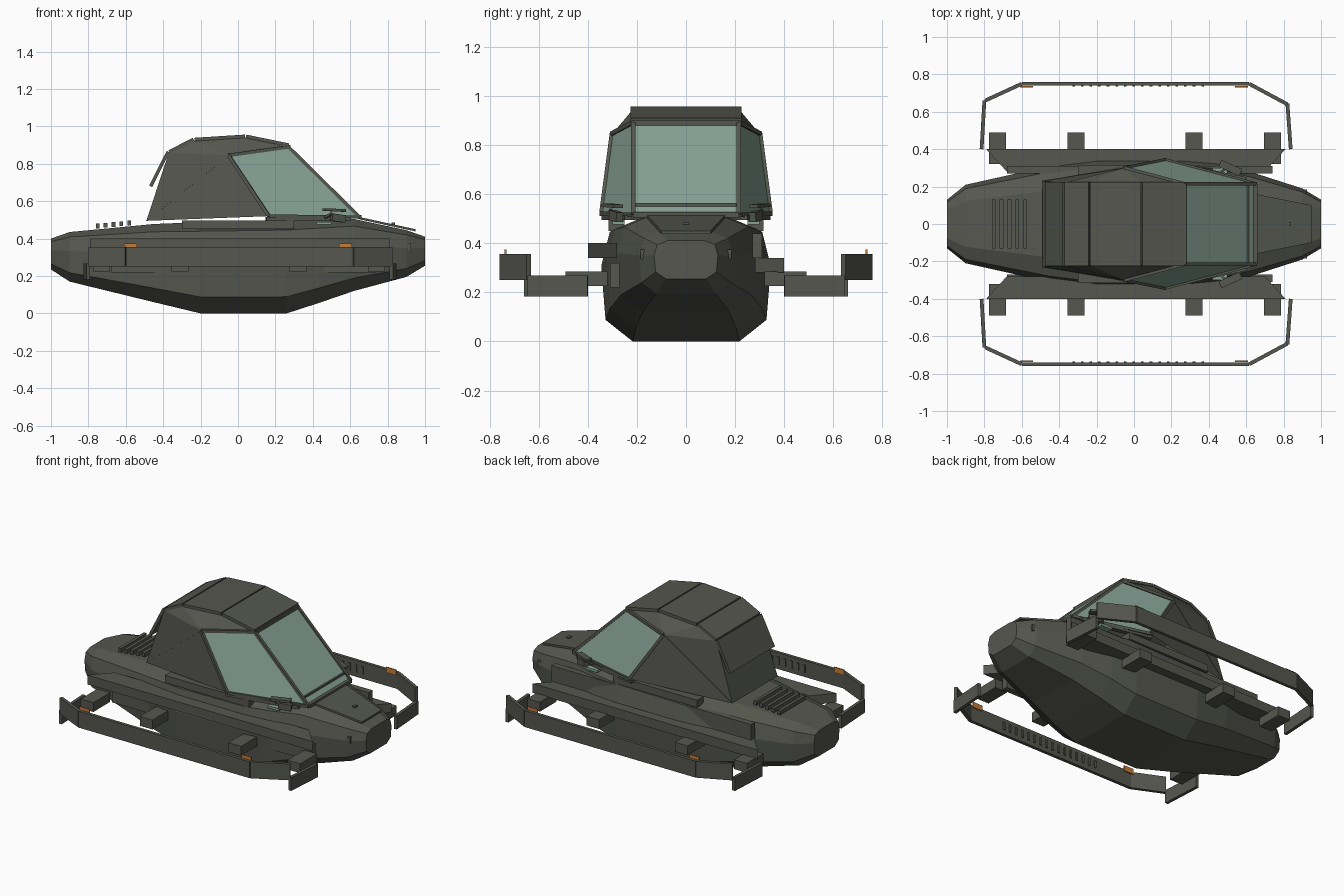
import bpy, bmesh
from mathutils import Vector, Matrix

cube = bpy.data.objects.get("Cube")
if cube:
    bpy.data.objects.remove(cube, do_unlink=True)


def material(name, rgb):
    m = bpy.data.materials.new(name)
    m.use_nodes = True
    m.diffuse_color = (*rgb, 1)
    m.node_tree.nodes["Principled BSDF"].inputs["Base Color"].default_value = (*rgb, 1)
    return m


OLIVE = material("olive_grey_paint", (0.09, 0.095, 0.077))
GLASS = material("green_glass", (0.24, 0.36, 0.30))
ORANGE = material("orange_marker", (0.55, 0.2, 0.04))


def finish(name, bm, mat):
    bmesh.ops.recalc_face_normals(bm, faces=bm.faces)
    mesh = bpy.data.meshes.new(name)
    bm.to_mesh(mesh)
    bm.free()
    mesh.materials.append(mat)
    obj = bpy.data.objects.new(name, mesh)
    bpy.context.collection.objects.link(obj)
    return obj


def beam(name, p, q, width, height, mat=OLIVE):
    """Box running from p to q; width is sideways, height is upward."""
    p, q = Vector(p), Vector(q)
    d = q - p
    bm = bmesh.new()
    bmesh.ops.create_cube(bm, size=1)
    turn = d.to_track_quat('X', 'Z').to_matrix().to_4x4()
    size = Matrix.Diagonal((d.length, width, height, 1))
    bm.transform(Matrix.Translation((p + q) / 2) @ turn @ size)
    return finish(name, bm, mat)


def box(name, x, y, z, mat=OLIVE):
    """Box from (low, high) pairs on each axis."""
    yc, zc = sum(y) / 2, sum(z) / 2
    return beam(name, (x[0], yc, zc), (x[1], yc, zc),
                abs(y[1] - y[0]), z[1] - z[0], mat)


def plate(name, outline, depth, mat=OLIVE):
    """Flat outline pushed along a depth vector."""
    bm = bmesh.new()
    face = bm.faces.new([bm.verts.new(p) for p in outline])
    grown = bmesh.ops.extrude_face_region(bm, geom=[face])["geom"]
    bmesh.ops.translate(bm, vec=depth,
                        verts=[v for v in grown if isinstance(v, bmesh.types.BMVert)])
    return finish(name, bm, mat)


def panels(name, faces, mat):
    bm = bmesh.new()
    for f in faces:
        bm.faces.new([bm.verts.new(p) for p in f])
    bmesh.ops.remove_doubles(bm, verts=bm.verts, dist=0.0001)
    return finish(name, bm, mat)


# Hull: stations of (x, half width, keel height, deck height)
stations = [(-1, .13, .235, .4), (-.9, .21, .17, .435), (-.45, .31, .06, .478),
            (-.2, .345, 0, .488), (.26, .345, 0, .495), (.43, .325, .055, .5),
            (.62, .28, .12, .505), (.9, .19, .195, .445), (1, .13, .255, .41)]
section = [(.63, 0), (.95, .18), (1, .62), (.9, .9), (.58, 1)]
bm = bmesh.new()
rings = []
for x, half, low, high in stations:
    right = [(x, half * u, low + (high - low) * v) for u, v in section]
    left = [(a, -b, c) for a, b, c in reversed(right)]
    rings.append([bm.verts.new(p) for p in right + left])
count = len(rings[0])
for a, b in zip(rings, rings[1:]):
    for i in range(count):
        j = (i + 1) % count
        bm.faces.new((a[i], a[j], b[j], b[i]))
bm.faces.new(rings[0])
bm.faces.new(rings[-1])
finish("hull", bm, OLIVE)

# Hood plate and its latch
plate("hood_plate", [(.65, -.16, .515), (.65, .16, .515), (.95, .1, .45), (.95, -.1, .45)],
      (0, 0, -.012))
box("hood_latch", (.82, .84), (-.012, .012), (.475, .485))

# Engine vents on the rear deck
for i in range(5):
    x = -.76 + i * .042
    z = .455 + i * .004
    box("rear_vent", (x, x + .02), (-.13, .13), (z, z + .025))


def cabin_points(s):
    return dict(rear=(-.49, s * .23, .495), rear_top=(-.37, s * .22, .86),
                crown=(-.24, s * .22, .92), peak=(.04, s * .22, .94),
                brow=(.27, s * .215, .89), sill=(.65, s * .215, .515),
                shoulder=(-.05, s * .3, .845), hip=(.165, s * .343, .52))


L, R = cabin_points(1), cabin_points(-1)

# Cabin shell and glazing
shell = []
for p in (L, R):
    for keys in ("rear hip shoulder rear_top", "rear_top shoulder crown",
                 "crown shoulder peak", "peak shoulder brow"):
        shell.append([p[k] for k in keys.split()])
shell.append([L["rear"], L["rear_top"], R["rear_top"], R["rear"]])
panels("cabin_shell", shell, OLIVE)
panels("windscreen", [[L["brow"], L["sill"], R["sill"], R["brow"]]], GLASS)
for side, p in (("left", L), ("right", R)):
    panels(side + "_window", [[p[k] for k in ("shoulder", "hip", "sill", "brow")]], GLASS)
    for a, b in (("shoulder", "hip"), ("hip", "sill"), ("sill", "brow"), ("brow", "shoulder")):
        beam(side + "_window_frame", p[a], p[b], .018, .018)
    beam(side + "_seam", p["rear"], p["shoulder"], .004, .004)
for key in ("brow", "sill"):
    beam("windscreen_crossbar", L[key], R[key], .022, .022)
beam("windscreen_lower_bar", (.61, -.21, .555), (.61, .21, .555), .01, .012)

# Roof panels with the rear one overhanging
roof = [(-.47, .68), (-.37, .865), (-.235, .93), (.04, .947), (.275, .9)]
for (x0, z0), (x1, z1) in zip(roof, roof[1:]):
    beam("roof_panel", (x0 + .003, 0, z0), (x1 - .003, 0, z1), .45, .018)

# Parts on both sides
for side, s in (("left", 1), ("right", -1)):
    # Deck rail and sill under the window
    box(side + "_deck_strip", (-.3, .3), (s * .25, s * .315), (.45, .497))
    beam(side + "_sill_rail", (.15, s * .33, .505), (.6, s * .235, .505), .03, .02)

    # Mirror on a short arm
    beam(side + "_mirror_arm", (.45, s * .26, .5), (.5, s * .31, .535), .012, .012)
    beam(side + "_mirror", (.46, s * .325, .555), (.57, s * .275, .55), .04, .014)
    beam(side + "_mirror_housing", (.5, s * .3, .515), (.57, s * .27, .505), .03, .04)
    box(side + "_lower_glass", (.42, .5), (s * .25, s * .3), (.475, .49), GLASS)

    # Running board and its web
    low = .28 if s > 0 else .34
    web = .34 if s > 0 else .22
    plate(side + "_running_board", [(-.79, s * .4, low), (.81, s * .4, low),
                                    (.7, s * .28, low), (-.68, s * .28, low)], (0, 0, .06))
    box(side + "_board_web", (-.68, .74), (s * .27, s * .31), (web, web + .1))

    # Short brackets
    for x in (-.73, -.31, .32, .74):
        box(side + "_bracket", (x - .045, x + .045), (s * .32, s * .49), (.225, .285))

    # Bumper rail with dropped end plates
    path = [(-.795, .66), (-.6, .75), (.615, .75), (.82, .64)]
    for (x0, y0), (x1, y1) in zip(path, path[1:]):
        beam(side + "_bumper_rail", (x0, s * y0, .303), (x1, s * y1, .303), .02, .105)
    for x0, y0, x1 in ((-.8, .66, -.815), (.82, .645, .838)):
        beam(side + "_end_plate", (x0, s * y0, .225), (x1, s * .4, .225), .02, .085)

    # Slots on the inner face and orange markers on top
    for i in range(16):
        x = -.33 + i * .046
        box(side + "_rail_slot", (x, x + .014), (s * .734, s * .741), (.28, .33))
    for x in (-.575, .575):
        box(side + "_marker", (x - .035, x + .035), (s * .731, s * .738), (.34, .375), ORANGE)

    # Nose lamp
    box(side + "_nose_lamp", (.9, .925), (s * .15, s * .185), (.335, .375))
